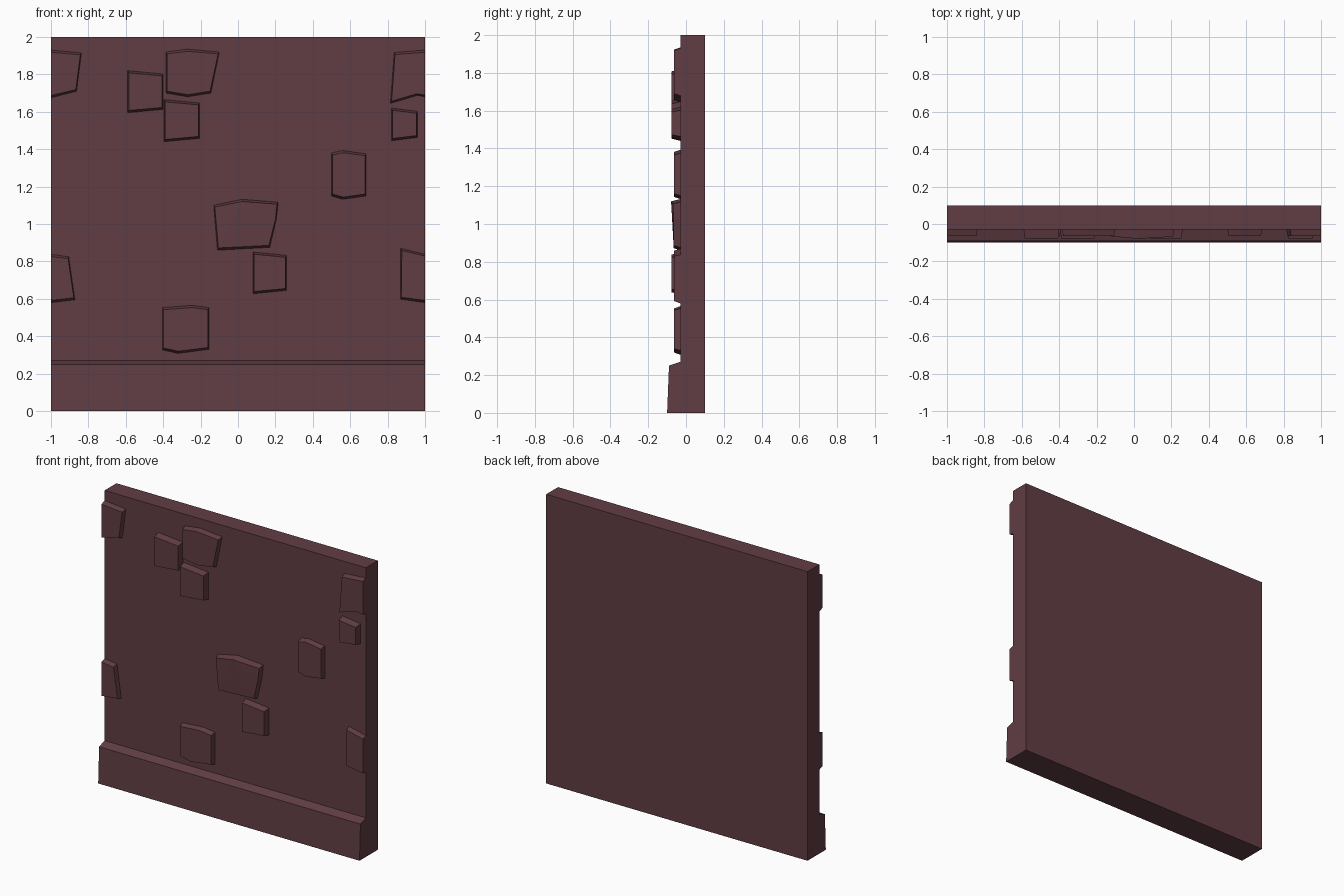
import bpy, bmesh

if "Cube" in bpy.data.objects:
    bpy.data.objects.remove(bpy.data.objects["Cube"])

mat = bpy.data.materials.new("dark_red_plaster")
mat.diffuse_color = (0.12, 0.047, 0.057, 1)
mat.use_nodes = True
mat.node_tree.nodes["Principled BSDF"].inputs["Base Color"].default_value = mat.diffuse_color
WALL_Y = -0.03


def make_object(name, verts, faces):
    mesh = bpy.data.meshes.new(name)
    mesh.from_pydata(verts, [], faces)
    bm = bmesh.new()
    bm.from_mesh(mesh)
    bmesh.ops.recalc_face_normals(bm, faces=bm.faces)
    bm.to_mesh(mesh)
    bm.free()
    mesh.materials.append(mat)
    obj = bpy.data.objects.new(name, mesh)
    bpy.context.collection.objects.link(obj)
    return obj


def prism_faces(n):
    sides = [(i, (i + 1) % n, n + (i + 1) % n, n + i) for i in range(n)]
    return sides + [tuple(range(n))]


# Wall slab with its sloped plinth, one (y, z) profile swept along x
profile = [(0.1, 0), (0.1, 2), (WALL_Y, 2), (WALL_Y, 0.27), (-0.09, 0.25), (-0.1, 0)]
n = len(profile)
make_object("wall_with_plinth",
            [(x, y, z) for x in (-1, 1) for y, z in profile],
            prism_faces(n) + [tuple(range(n, 2 * n))])


def stone(name, outline, depth):
    """Raised stone with chamfered sides; ends at the wall edge stay flush."""
    n = len(outline)
    xs, zs = zip(*outline)
    cx, cz = (min(xs) + max(xs)) / 2, (min(zs) + max(zs)) / 2
    sx = 1 - 0.012 / (max(xs) - min(xs))
    sz = 1 - 0.024 / (max(zs) - min(zs))
    depths = depth if isinstance(depth, list) else [depth] * n
    back = [(x, WALL_Y, z) for x, z in outline]
    front = [(x if abs(x) == 1 else cx + (x - cx) * sx, -d, cz + (z - cz) * sz)
             for (x, z), d in zip(outline, depths)]
    faces = prism_faces(n)
    if isinstance(depth, list):  # faceted front, fanned from the high corner
        faces += [(n + 1, n + (1 + k) % n, n + (2 + k) % n) for k in range(1, n - 1)]
    else:
        faces.append(tuple(range(n, 2 * n)))
    make_object(name, back + front, faces)


# Small four-sided stones: left, right, top z, bottom z
for i, (l, r, t, b) in enumerate([(-0.59, -0.4, 1.82, 1.595), (-0.395, -0.205, 1.665, 1.44),
                                  (0.82, 0.96, 1.62, 1.445), (0.08, 0.26, 0.85, 0.627)]):
    stone(f"small_stone_{i + 1}", [(l, t), (r, t - 0.018), (r, b + 0.018), (l, b)], 0.077)

# Six-sided stones
stone("tapered_stone", [(-0.385, 1.92), (-0.27, 1.935), (-0.1, 1.92),
                        (-0.145, 1.7), (-0.27, 1.68), (-0.385, 1.7)], 0.064)
stone("right_stone", [(0.5, 1.38), (0.56, 1.393), (0.685, 1.375),
                      (0.685, 1.15), (0.56, 1.132), (0.5, 1.15)], 0.064)
stone("lower_stone", [(-0.405, 0.553), (-0.245, 0.565), (-0.155, 0.553),
                      (-0.155, 0.33), (-0.32, 0.308), (-0.405, 0.327)], 0.064)
stone("faceted_centre_stone", [(-0.13, 1.1), (0.02, 1.132), (0.215, 1.117), (0.205, 1.025),
                               (0.17, 0.875), (-0.11, 0.86)],
      [0.066, 0.079, 0.068, 0.067, 0.065, 0.065])

# Stones cut off by the wall ends
stone("left_edge_stone_top", [(-1, 1.93), (-0.837, 1.915), (-0.863, 1.71), (-1, 1.675)], 0.064)
stone("left_edge_stone_mid", [(-1, 0.838), (-0.905, 0.825), (-0.872, 0.595), (-1, 0.58)], 0.064)
stone("right_edge_stone_top", [(0.835, 1.917), (1, 1.93), (1, 1.68), (0.96, 1.688), (0.815, 1.645)], 0.064)
stone("right_edge_stone_mid", [(0.87, 0.87), (1, 0.838), (1, 0.58), (0.868, 0.598)], 0.064)
